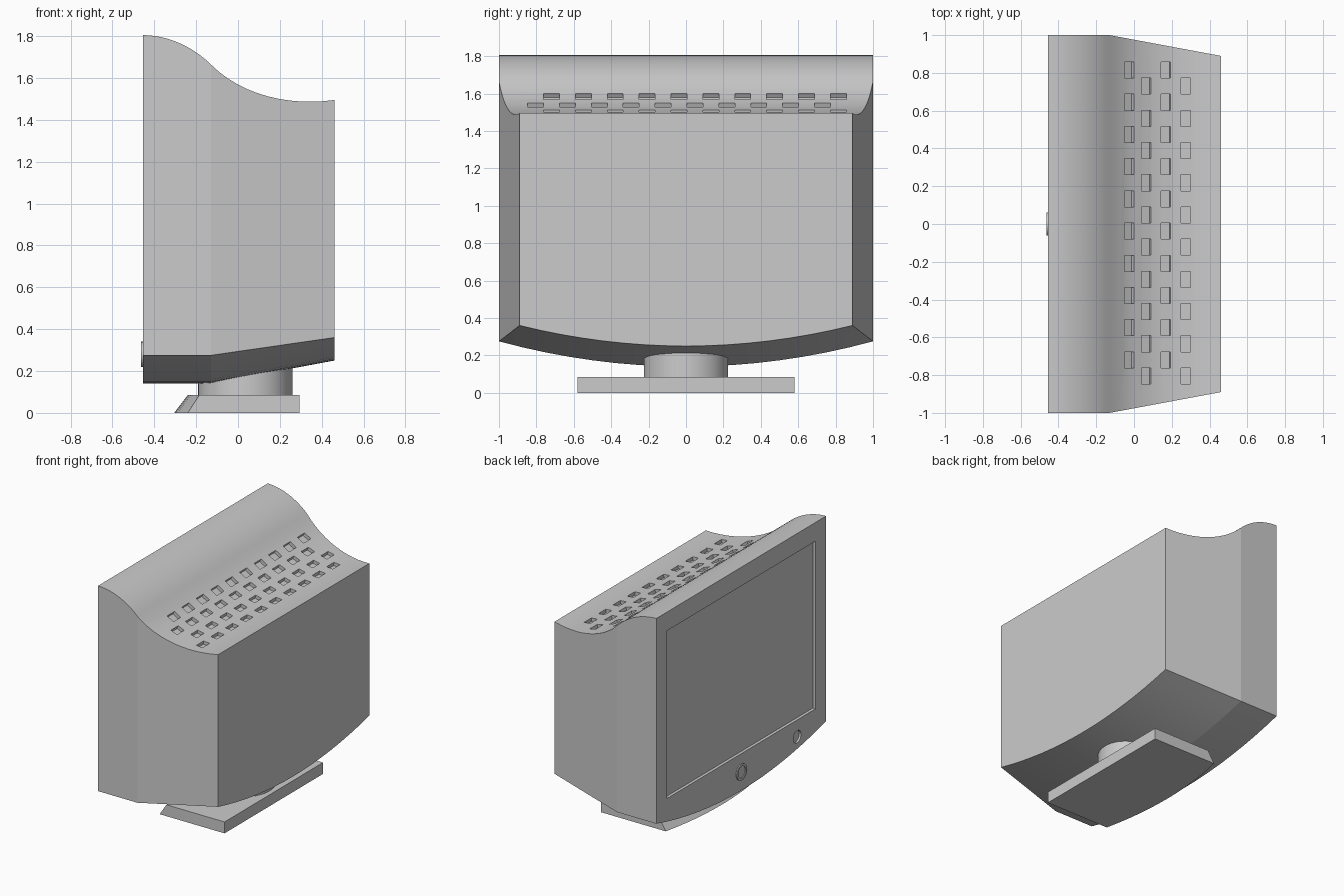
import bpy, bmesh, math
from mathutils import Matrix, Vector
from mathutils.geometry import interpolate_bezier

cube = bpy.data.objects.get("Cube")
if cube:
    bpy.data.objects.remove(cube, do_unlink=True)

FRONT, KINK, BACK = -0.455, -0.13, 0.46

mat = bpy.data.materials.new("light grey plastic")
mat.use_nodes = True
GREY = (0.6, 0.6, 0.6, 1)
mat.diffuse_color = GREY
mat.node_tree.nodes["Principled BSDF"].inputs["Base Color"].default_value = GREY


def make(name, bm):
    bmesh.ops.recalc_face_normals(bm, faces=bm.faces)
    mesh = bpy.data.meshes.new(name)
    bm.to_mesh(mesh)
    bm.free()
    mesh.materials.append(mat)
    obj = bpy.data.objects.new(name, mesh)
    bpy.context.collection.objects.link(obj)
    return obj


def smooth(obj, degrees=8):
    bpy.ops.object.select_all(action='DESELECT')
    obj.select_set(True)
    bpy.context.view_layer.objects.active = obj
    bpy.ops.object.shade_smooth_by_angle(angle=math.radians(degrees))


def loft(name, loops):
    """Skin a row of matching closed loops and cap both ends."""
    bm = bmesh.new()
    rings = [[bm.verts.new(p) for p in loop] for loop in loops]
    n = len(rings[0])
    for a, b in zip(rings, rings[1:]):
        for i in range(n):
            j = (i + 1) % n
            bm.faces.new((a[i], a[j], b[j], b[i]))
    bm.faces.new(rings[0])
    bm.faces.new(rings[-1])
    return make(name, bm)


def add_box(bm, centre, size, tilt=0):
    m = Matrix.Translation(centre) @ Matrix.Rotation(tilt, 4, 'Y') @ Matrix.Diagonal((*size, 1))
    bmesh.ops.create_cube(bm, size=1, matrix=m)


def add_disc(bm, centre, radius, depth, axis='X', sides=48):
    turn = Matrix.Rotation(math.pi / 2, 4, 'Y') if axis == 'X' else Matrix()
    bmesh.ops.create_cone(bm, cap_ends=True, segments=sides, radius1=radius, radius2=radius,
                          depth=depth, matrix=Matrix.Translation(centre) @ turn)


# S-shaped top profile, in x and z
def curve(*pts):
    return interpolate_bezier(*[Vector((x, 0, z)) for x, z in pts], 13)


top = curve((FRONT, 1.805), (-0.33, 1.805), (-0.21, 1.745), (KINK, 1.665))
top += curve((KINK, 1.665), (0.02, 1.515), (0.25, 1.465), (BACK, 1.495))[1:]


def top_at(x):
    for a, b in zip(top, top[1:]):
        if a.x <= x <= b.x:
            slope = (b.z - a.z) / (b.x - a.x)
            return a.z + slope * (x - a.x), slope


# Housing: bowed underside, sides tapering behind the kink
def section(p):
    t = max(0, (p.x - KINK) / (BACK - KINK))
    half = 1 - 0.11 * t
    mid = 0.14 + 0.11 * t
    rise = 0.135 - 0.025 * t
    steps = [i / 8 - 1 for i in range(17)]
    return ([(p.x, s * half, mid + rise * s * s) for s in steps]
            + [(p.x, half, p.z), (p.x, -half, p.z)])


housing = loft("housing", [section(p) for p in top])

# Cutters: vent slots, screen recess, small round dent
bm = bmesh.new()
for col, x in enumerate((-0.025, 0.065, 0.168, 0.275)):
    z, slope = top_at(x)
    tilt = -math.atan(slope)
    for row in range(10):
        y = 0.815 - 0.085 * (col % 2) - 0.1705 * row
        add_box(bm, (x, y, z), (0.05 / math.cos(tilt), 0.085, 0.05), tilt)
add_box(bm, (FRONT, 0, 1.04), (0.044, 1.75, 1.25))
add_disc(bm, (FRONT, -0.66, 0.29), 0.045, 0.03)
cutter = make("cutter", bm)
cutter.hide_render = True

mod = housing.modifiers.new("recesses", 'BOOLEAN')
mod.operation = 'DIFFERENCE'
mod.solver = 'EXACT'
mod.object = cutter
bpy.context.view_layer.update()
cut = housing.evaluated_get(bpy.context.evaluated_depsgraph_get())
mesh = bpy.data.meshes.new_from_object(cut)
housing.modifiers.clear()
housing.data = mesh
bpy.data.objects.remove(cutter, do_unlink=True)
smooth(housing)

# Power button: raised rim around a lower cap
rim = [(r, x) for r, x in ((0.06, 0), (0.06, -0.008), (0.044, -0.008), (0.044, -0.002), (0.0, -0.004))]
bm = bmesh.new()
verts = [bm.verts.new((FRONT + x, 0, 0.28 + r)) for r, x in rim]
edges = [bm.edges.new(pair) for pair in zip(verts, verts[1:])]
bmesh.ops.spin(bm, geom=verts + edges, cent=(FRONT, 0, 0.28), axis=(1, 0, 0),
               angle=2 * math.pi, steps=48)
bmesh.ops.remove_doubles(bm, verts=bm.verts, dist=0.0005)
smooth(make("power_button", bm), 30)

# Swivel neck
bm = bmesh.new()
add_disc(bm, (0.035, 0, 0.16), 0.225, 0.16, 'Z', 64)
smooth(make("neck", bm))


# Base plate with a bowed, sloping front edge
def base_loop(z, nose, corner):
    ys = [0.58 * (i / 6 - 1) for i in range(13)]
    return ([(nose + (corner - nose) * (y / 0.58) ** 2, y, z) for y in ys]
            + [(0.295, 0.58, z), (0.295, -0.58, z)])


smooth(loft("base", [base_loop(0, -0.305, -0.24), base_loop(0.085, -0.24, -0.185)]))
